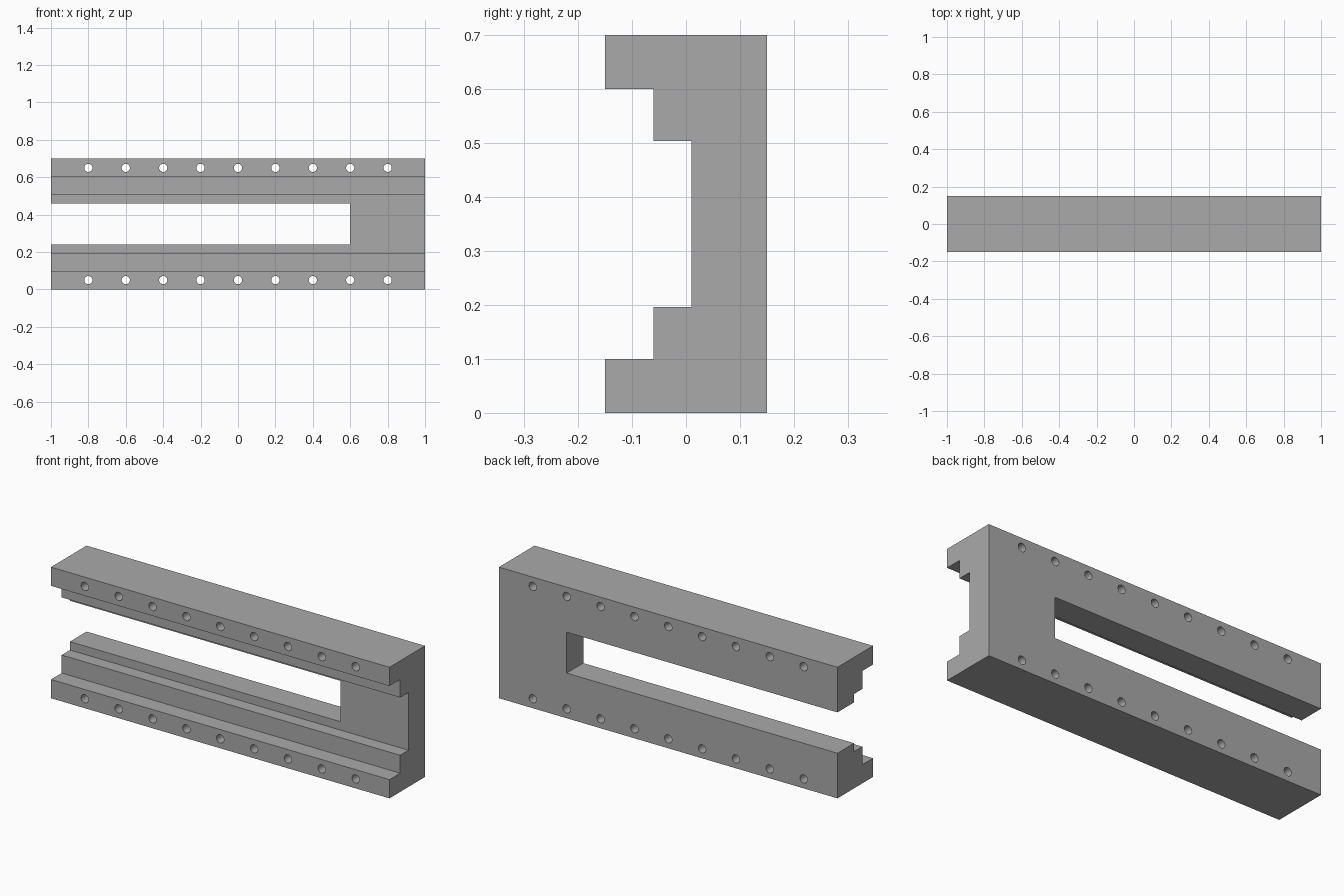
import bpy, bmesh
from math import radians
from mathutils import Matrix

cube = bpy.data.objects.get("Cube")
if cube:
    bpy.data.objects.remove(cube, do_unlink=True)

HEIGHT, DEPTH = 0.7, 0.15

# Plain grey metal
grey = bpy.data.materials.new("machined grey")
grey.use_nodes = True
colour = (0.4, 0.4, 0.4, 1)
grey.diffuse_color = colour
grey.node_tree.nodes["Principled BSDF"].inputs["Base Color"].default_value = colour


def make_object(name, bm):
    bmesh.ops.recalc_face_normals(bm, faces=bm.faces)
    mesh = bpy.data.meshes.new(name)
    bm.to_mesh(mesh)
    bm.free()
    mesh.materials.append(grey)
    obj = bpy.data.objects.new(name, mesh)
    bpy.context.collection.objects.link(obj)
    return obj


# Stepped channel body: half profile (y, z), mirrored in height, extruded along x
lower = [(DEPTH, 0), (-DEPTH, 0), (-DEPTH, 0.1), (-0.06, 0.1), (-0.06, 0.196), (0.01, 0.196)]
profile = lower + [(y, HEIGHT - z) for y, z in reversed(lower)]
bm = bmesh.new()
face = bm.faces.new([bm.verts.new((-1, y, z)) for y, z in profile])
ext = bmesh.ops.extrude_face_region(bm, geom=[face])
bmesh.ops.translate(bm, vec=(2, 0, 0),
                    verts=[v for v in ext["geom"] if isinstance(v, bmesh.types.BMVert)])
body = make_object("slotted_channel_body", bm)

# Cutter for the open-ended slot and both rows of bolt holes
bm = bmesh.new()
x0, x1 = -1.2, 0.6
bmesh.ops.create_cube(bm, size=1, matrix=Matrix.Translation(((x0 + x1) / 2, 0, HEIGHT / 2))
                      @ Matrix.Diagonal((x1 - x0, 1, 0.218, 1)))
for z in (0.05, HEIGHT - 0.05):
    for i in range(9):
        bmesh.ops.create_cone(bm, cap_ends=True, segments=32, radius1=0.022, radius2=0.022, depth=1,
                              matrix=Matrix.Translation((-0.8 + 0.2 * i, 0, z))
                              @ Matrix.Rotation(radians(90), 4, "X"))
cutter = make_object("slot_and_hole_cutter", bm)
cutter.hide_render = True

# Cut, bake the result and discard the cutter
cut = body.modifiers.new("slot and holes", "BOOLEAN")
cut.operation, cut.solver, cut.object = "DIFFERENCE", "EXACT", cutter
bpy.ops.object.select_all(action="DESELECT")
bpy.context.view_layer.objects.active = body
body.select_set(True)
bpy.ops.object.modifier_apply(modifier=cut.name)
bpy.data.objects.remove(cutter, do_unlink=True)
bpy.ops.object.shade_smooth_by_angle(angle=radians(30))
